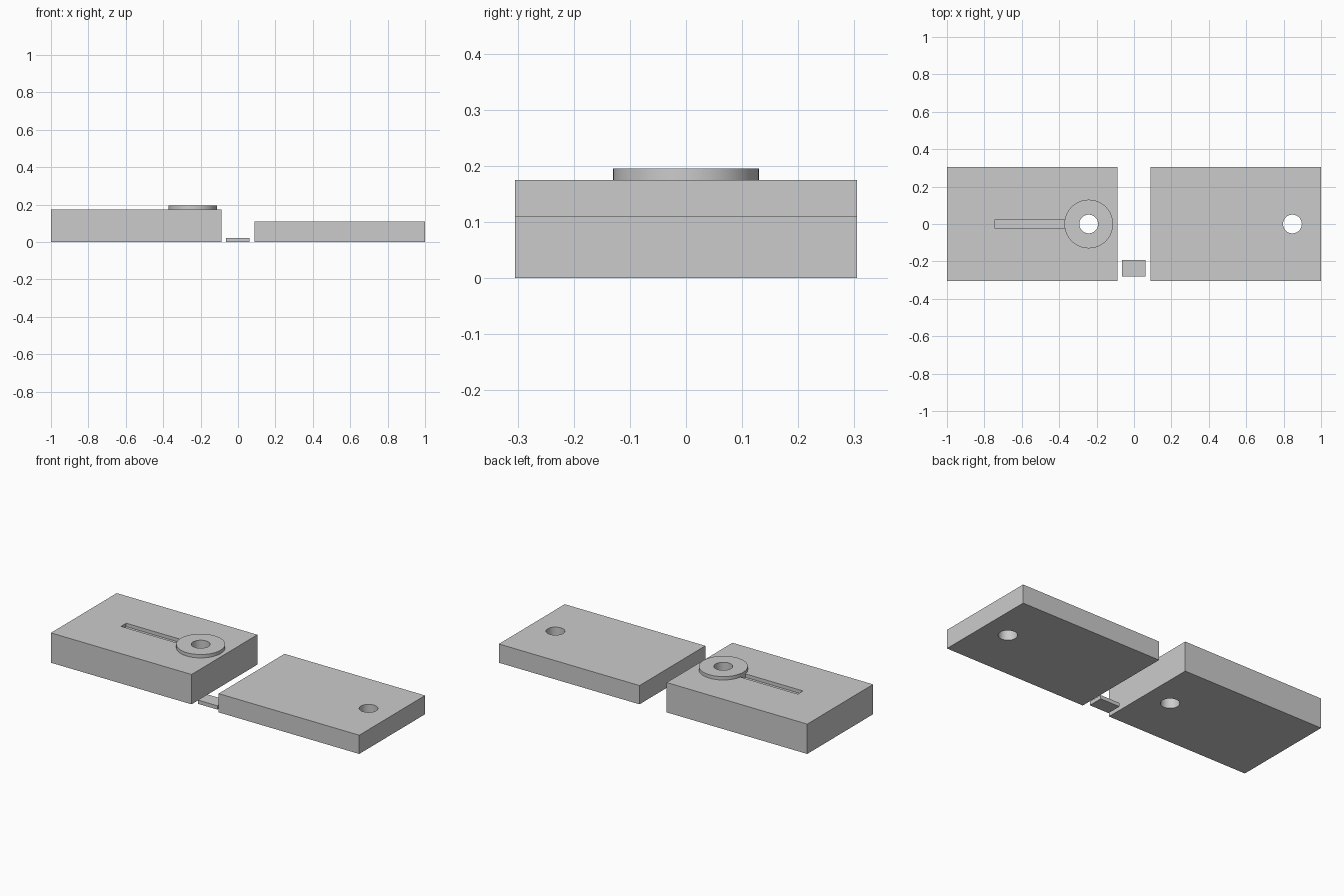
import bpy
import bmesh
import math
from mathutils import Matrix, Vector

old = bpy.data.objects.get("Cube")
if old:
    bpy.data.objects.remove(old, do_unlink=True)

grey = bpy.data.materials.new("plain grey")
grey.use_nodes = True
grey.diffuse_color = (0.6, 0.6, 0.6, 1)
grey.node_tree.nodes["Principled BSDF"].inputs["Base Color"].default_value = (0.6, 0.6, 0.6, 1)


def finish(name, bm):
    mesh = bpy.data.meshes.new(name)
    bm.to_mesh(mesh)
    bm.free()
    mesh.materials.append(grey)
    obj = bpy.data.objects.new(name, mesh)
    bpy.context.collection.objects.link(obj)
    return obj


def box(name, low, high):
    low, high = Vector(low), Vector(high)
    bm = bmesh.new()
    place = Matrix.Translation((low + high) / 2) @ Matrix.Diagonal((*(high - low), 1))
    bmesh.ops.create_cube(bm, size=1, matrix=place)
    return finish(name, bm)


def cylinder(name, x, radius, bottom, top):
    bm = bmesh.new()
    bmesh.ops.create_cone(bm, cap_ends=True, segments=64, radius1=radius, radius2=radius,
                          depth=top - bottom,
                          matrix=Matrix.Translation((x, 0, (bottom + top) / 2)))
    return finish(name, bm)


def activate(obj):
    bpy.ops.object.select_all(action='DESELECT')
    bpy.context.view_layer.objects.active = obj
    obj.select_set(True)


def combine(obj, tool, operation):
    tool.hide_render = True
    mod = obj.modifiers.new("combine", 'BOOLEAN')
    mod.operation, mod.object, mod.solver = operation, tool, 'EXACT'
    activate(obj)
    bpy.ops.object.modifier_apply(modifier=mod.name)
    bpy.data.objects.remove(tool, do_unlink=True)


# Thick block: groove, raised ring, then a hole through both
thick_height, hole_x, depth = 0.175, -0.242, 0.305
thick = box("thick_block", (-1, -depth, 0), (-0.088, depth, thick_height))
combine(thick, box("groove_cutter", (-0.742, -0.024, thick_height - 0.02), (-0.3, 0.024, 0.3)),
        'DIFFERENCE')
combine(thick, cylinder("ring", hole_x, 0.13, 0.12, 0.195), 'UNION')
combine(thick, cylinder("hole_cutter", hole_x, 0.05, -0.1, 0.3), 'DIFFERENCE')

# Thin block with a hole near its outer end
thin = box("thin_block", (0.088, -depth, 0), (1, depth, 0.11))
combine(thin, cylinder("hole_cutter", 0.847, 0.05, -0.1, 0.3), 'DIFFERENCE')

# Small loose tab between the blocks
box("small_tab", (-0.064, -0.28, 0), (0.062, -0.193, 0.022))

# Round walls smooth, edges sharp
for obj in (thick, thin):
    activate(obj)
    bpy.ops.object.shade_smooth_by_angle(angle=math.radians(30))
